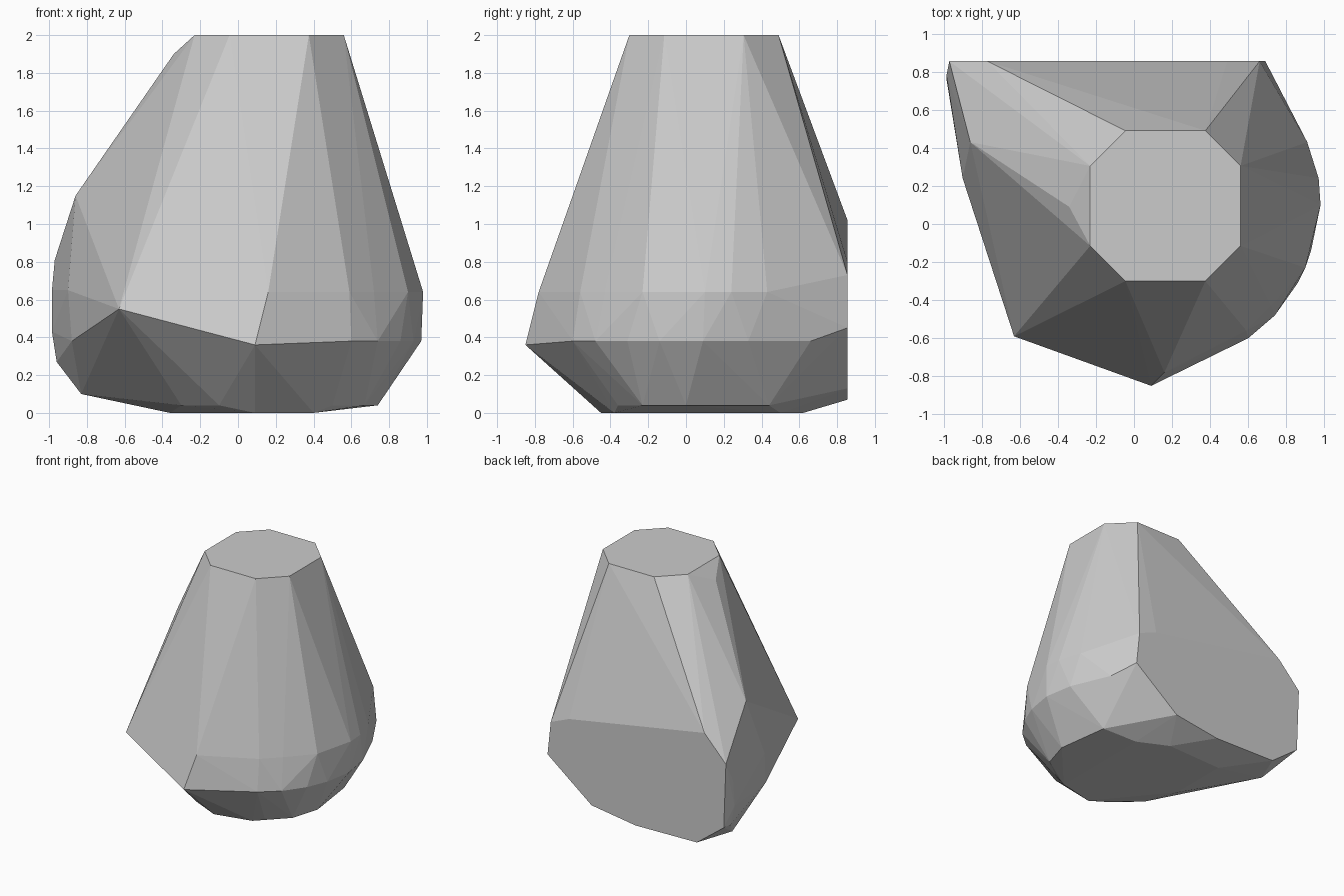
import bpy
import bmesh

default_cube = bpy.data.objects.get("Cube")
if default_cube:
    bpy.data.objects.remove(default_cube, do_unlink=True)


def make_material(name, colour):
    material = bpy.data.materials.new(name)
    material.use_nodes = True
    material.diffuse_color = colour
    shader = next(n for n in material.node_tree.nodes if n.type == 'BSDF_PRINCIPLED')
    shader.inputs["Base Color"].default_value = colour
    return material


def chamfered_square(centre_x, centre_y, half, flat, height):
    """Eight corners of a square whose corners have been cut off."""
    corners = []
    for sx in (-1, 1):
        for sy in (-1, 1):
            corners.append((centre_x + sx * half, centre_y + sy * flat, height))
            corners.append((centre_x + sx * flat, centre_y + sy * half, height))
    return corners


def level_cut(height, outline):
    """Corners that share one height."""
    return [(x, y, height) for x, y in outline]


def back_cut(depth, outline):
    """Corners that share the flat back plane."""
    return [(x, depth, z) for x, z in outline]


def hull_object(name, points, material):
    """Wrap the corners in a faceted convex shell."""
    bm = bmesh.new()
    for point in points:
        bm.verts.new(point)
    bmesh.ops.convex_hull(bm, input=list(bm.verts))
    loose = [v for v in bm.verts if not v.link_faces]
    bmesh.ops.delete(bm, geom=loose, context='VERTS')
    # Merge coplanar triangles into clean facets
    bmesh.ops.dissolve_limit(bm, angle_limit=0.01,
                             verts=list(bm.verts), edges=list(bm.edges))
    bmesh.ops.recalc_face_normals(bm, faces=list(bm.faces))
    mesh = bpy.data.meshes.new(name)
    bm.to_mesh(mesh)
    bm.free()
    mesh.materials.append(material)
    body = bpy.data.objects.new(name, mesh)
    bpy.context.scene.collection.objects.link(body)
    return body


# Flat octagonal top
top_facet = chamfered_square(.165, .095, .395, .21, 2)

# Flat base and the slightly raised rim around it
base_facet = level_cut(0, [
    (-.36, .1), (-.36, .6), (.15, .62), (.09, -.45), (.4, -.38), (.4, .5)])
base_rim = level_cut(.04, [
    (-.3, -.23), (-.1, -.41), (.5, -.36), (.67, -.23), (.74, 0), (.68, .44), (.4, .57)])

# Vertical back facet
back_facet = back_cut(.855, [
    (.69, .45), (.28, .13), (-.13, .07), (-.7, .08), (-.95, .27),
    (-.97, .81), (-.77, 1.02), (.49, .8), (.66, .73)])

# Rounded belt on the +x side: lower ring, then upper ring
lower_belt = level_cut(.38, [
    (.6, -.6), (.74, -.48), (.86, -.31), (.93, -.14), (.97, .09), (.93, .33), (.79, .66)])
upper_belt = level_cut(.64, [
    (.16, -.78), (.59, -.56), (.72, -.43), (.9, -.23), (.98, .1), (.97, .24), (.91, .43)])

# Projecting front corners and the ridge running up the -x side
front_corners = [(.09, -.85, .36), (-.63, -.59, .55)]
side_ridge = [
    (-.34, .09, 1.9), (-.86, .43, 1.15), (-.88, .35, .91), (-.9, .24, .65),
    (-.88, .2, .38), (-.83, .57, .1), (-.96, .78, .27),
    (-.985, .76, .43), (-.985, .78, .65)]

stone_grey = make_material("stone grey", (.6, .6, .6, 1))
hull_object("stone_body",
            top_facet + base_facet + base_rim + back_facet + lower_belt
            + upper_belt + front_corners + side_ridge,
            stone_grey)
